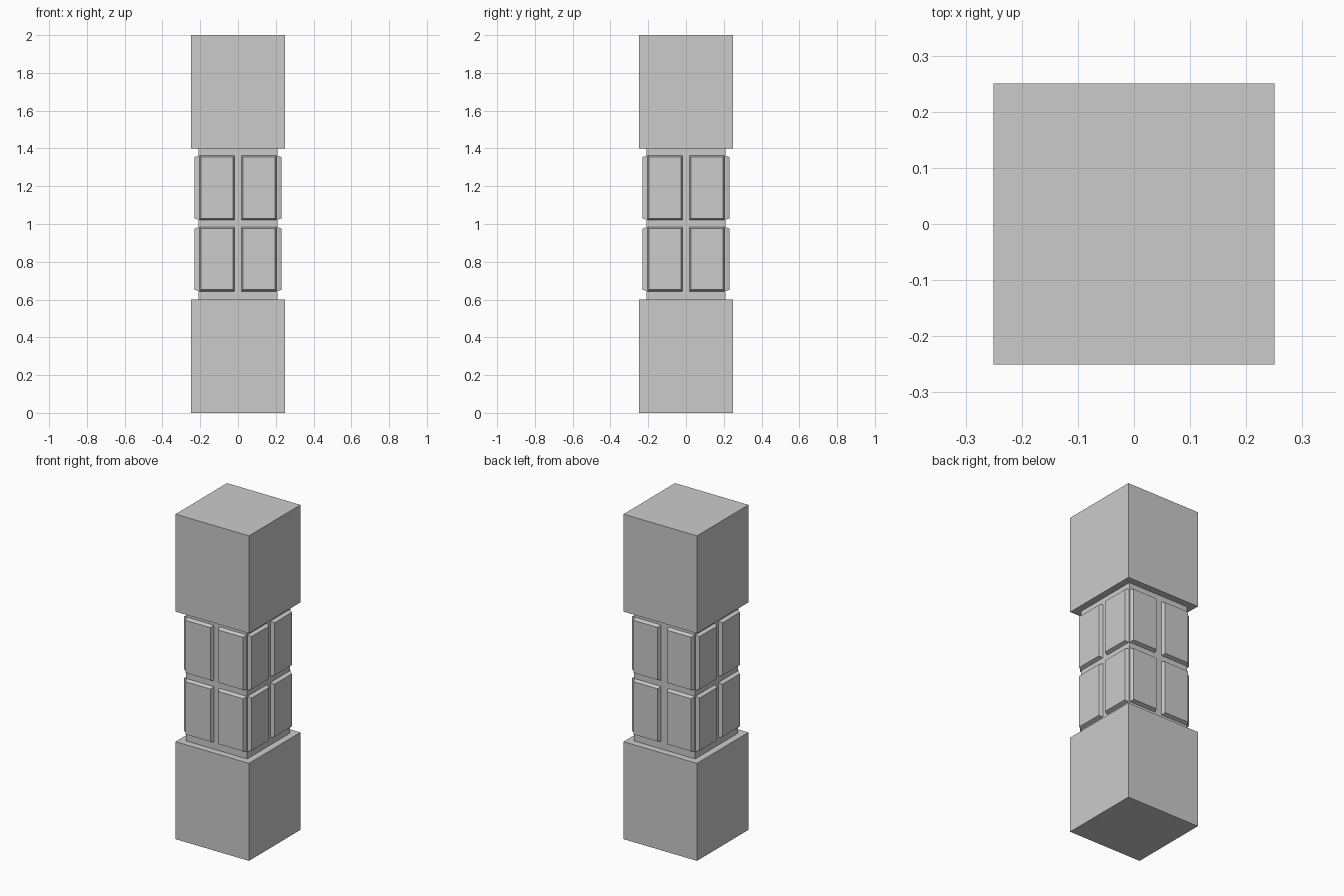
import bpy
import bmesh
from math import pi
from mathutils import Matrix, Vector

cube = bpy.data.objects.get("Cube")
if cube:
    bpy.data.objects.remove(cube, do_unlink=True)

# Single grey finish
grey = bpy.data.materials.new("light_grey")
grey.use_nodes = True
colour = (0.6, 0.6, 0.6, 1)
grey.diffuse_color = colour
grey.node_tree.nodes["Principled BSDF"].inputs["Base Color"].default_value = colour


def add_box(name, half, z0, z1):
    """Square block between two heights."""
    bm = bmesh.new()
    bmesh.ops.create_cube(bm, size=1)
    bmesh.ops.scale(bm, vec=(2 * half, 2 * half, z1 - z0), verts=bm.verts)
    bmesh.ops.translate(bm, vec=(0, 0, (z0 + z1) / 2), verts=bm.verts)
    return finish(bm, name)


def add_panel(name, x0, x1, z0, z1, angle):
    """Raised panel with sloped edges, turned onto one side of the core."""
    bm = bmesh.new()
    bmesh.ops.create_cube(bm, size=1)
    for v in bm.verts:
        outer = v.co.y < 0
        inset = BEVEL if outer else 0
        v.co = Vector((
            x0 + inset if v.co.x < 0 else x1 - inset,
            -FACE if outer else -CORE + 0.01,
            z0 + inset if v.co.z < 0 else z1 - inset))
    # Start the slope at the core surface
    bmesh.ops.rotate(bm, verts=bm.verts, cent=(0, 0, 0),
                     matrix=Matrix.Rotation(angle, 3, 'Z'))
    return finish(bm, name)


def finish(bm, name):
    mesh = bpy.data.meshes.new(name)
    bm.to_mesh(mesh)
    bm.free()
    mesh.materials.append(grey)
    obj = bpy.data.objects.new(name, mesh)
    bpy.context.collection.objects.link(obj)
    return obj


CORE, FACE, BEVEL = 0.208, 0.23, 0.012

# End blocks and the narrower core
add_box("bottom_block", 0.25, 0, 0.6)
add_box("top_block", 0.25, 1.4, 2)
add_box("core", CORE, 0.6, 1.4)

# Two by two panels on each side
for turn, side in enumerate(("front", "left", "back", "right")):
    gap = 0.02 if side == "back" else 0.014
    for row, z0 in (("lower", 0.64), ("upper", 1.018)):
        for column, x0, x1 in (("a", -CORE, -gap), ("b", gap, CORE)):
            add_panel(f"{side}_{row}_panel_{column}", x0, x1,
                      z0, z0 + 0.348, turn * pi / 2)
